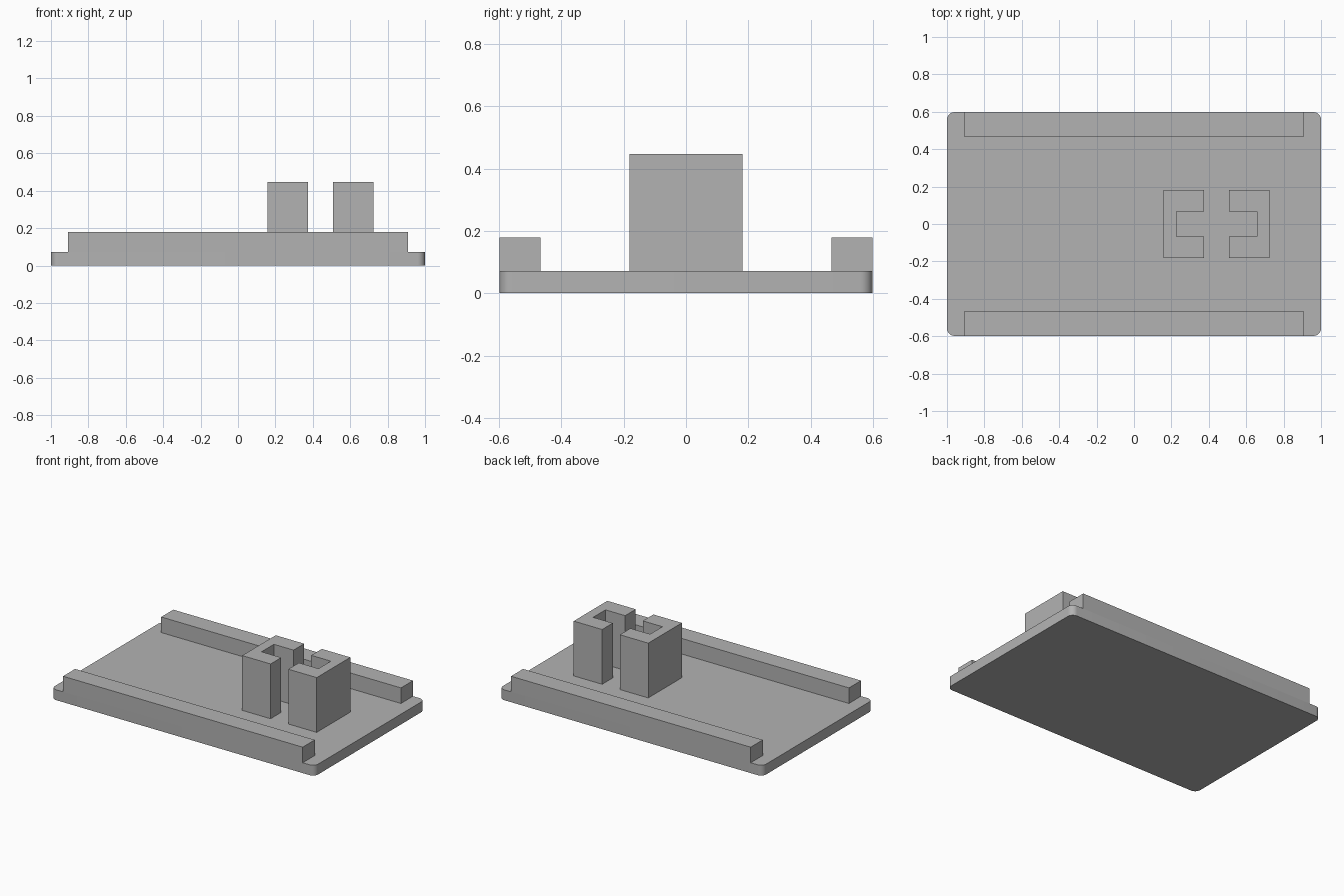
import bpy
import math

old = bpy.data.objects.get("Cube")
if old:
    bpy.data.objects.remove(old, do_unlink=True)

grey = bpy.data.materials.new("plain grey")
grey.use_nodes = True
colour = (0.45, 0.45, 0.45, 1.0)
grey.diffuse_color = colour
grey.node_tree.nodes["Principled BSDF"].inputs["Base Color"].default_value = colour

HALF_X, HALF_Y = 1.0, 0.598
BASE_TOP, RAIL_TOP, POST_TOP = 0.071, 0.178, 0.447


def prism(name, outline, bottom, top):
    """Extrude a counter-clockwise outline between two heights."""
    n = len(outline)
    verts = [(x, y, z) for z in (bottom, top) for x, y in outline]
    faces = [tuple(reversed(range(n))), tuple(range(n, 2 * n))]
    faces += [(i, (i + 1) % n, n + (i + 1) % n, n + i) for i in range(n)]
    mesh = bpy.data.meshes.new(name)
    mesh.from_pydata(verts, [], faces)
    mesh.materials.append(grey)
    obj = bpy.data.objects.new(name, mesh)
    bpy.context.collection.objects.link(obj)
    return obj


def rounded_rectangle(hx, hy, radius, steps=8):
    points = []
    for quarter, (sx, sy) in enumerate([(1, 1), (-1, 1), (-1, -1), (1, -1)]):
        for i in range(steps + 1):
            a = (quarter + i / steps) * math.pi / 2
            points.append((sx * (hx - radius) + radius * math.cos(a),
                           sy * (hy - radius) + radius * math.sin(a)))
    return points


# Base plate with rounded corners
base = prism("base_plate", rounded_rectangle(HALF_X, HALF_Y, 0.04), 0, BASE_TOP)
bpy.ops.object.select_all(action="DESELECT")
base.select_set(True)
bpy.context.view_layer.objects.active = base
bpy.ops.object.shade_smooth_by_angle(angle=math.radians(30))

# Rails along the front and back edges
RAIL_X, RAIL_WIDTH = 0.91, 0.131
for name, y0 in (("front_rail", -HALF_Y), ("back_rail", HALF_Y - RAIL_WIDTH)):
    y1 = y0 + RAIL_WIDTH
    prism(name, [(-RAIL_X, y0), (RAIL_X, y0), (RAIL_X, y1), (-RAIL_X, y1)],
          BASE_TOP, RAIL_TOP)

# Two C-shaped channel posts whose openings face each other
CENTRE, OUTER, WEB, INNER = 0.442, 0.283, 0.216, 0.067
ARM_Y, SLOT_Y = 0.182, 0.067
channel = [(INNER, -ARM_Y), (OUTER, -ARM_Y), (OUTER, ARM_Y), (INNER, ARM_Y),
           (INNER, SLOT_Y), (WEB, SLOT_Y), (WEB, -SLOT_Y), (INNER, -SLOT_Y)]
for name, side in (("left_channel_post", 1), ("right_channel_post", -1)):
    # A half turn keeps the winding and mirrors this symmetric profile
    prism(name, [(CENTRE + side * x, side * y) for x, y in channel],
          BASE_TOP, POST_TOP)
